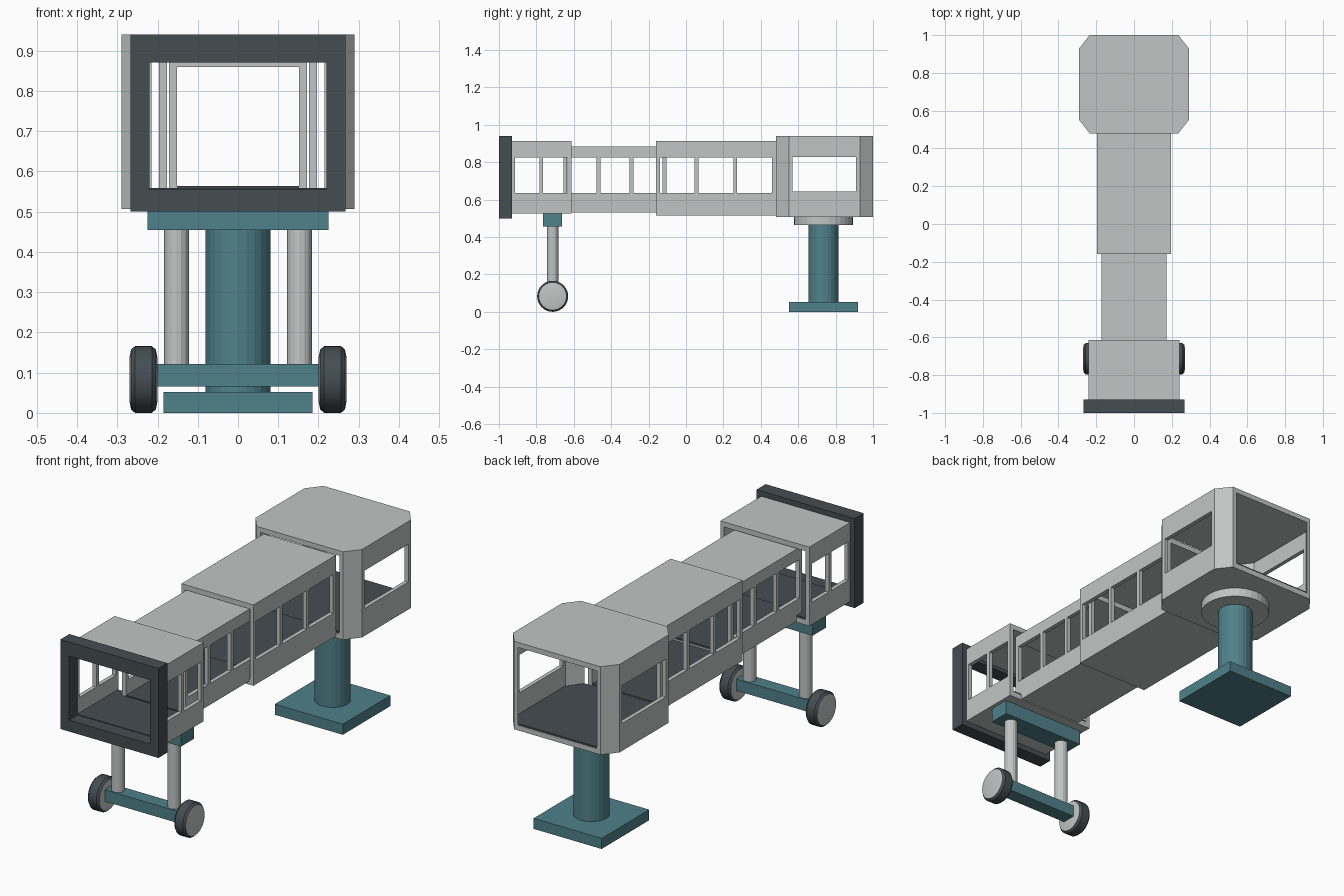
import bpy, bmesh, math
from mathutils import Matrix, Vector

cube = bpy.data.objects.get("Cube")
if cube:
    bpy.data.objects.remove(cube, do_unlink=True)


def material(name, r, g, b):
    m = bpy.data.materials.new(name)
    m.use_nodes = True
    m.diffuse_color = (r, g, b, 1)
    bsdf = m.node_tree.nodes["Principled BSDF"]
    bsdf.inputs["Base Color"].default_value = (r, g, b, 1)
    bsdf.inputs["Roughness"].default_value = 0.7
    return m


GREY = material("light grey", 0.53, 0.56, 0.55)
TEAL = material("teal", 0.08, 0.22, 0.255)
DARK = material("dark slate", 0.06, 0.075, 0.085)


def finish(bm, name, *mats):
    bmesh.ops.recalc_face_normals(bm, faces=bm.faces)
    mesh = bpy.data.meshes.new(name)
    bm.to_mesh(mesh)
    bm.free()
    for m in mats:
        mesh.materials.append(m)
    ob = bpy.data.objects.new(name, mesh)
    bpy.context.collection.objects.link(ob)
    return ob


def add_box(bm, xs, ys, zs):
    mid = Vector([(a + b) / 2 for a, b in (xs, ys, zs)])
    size = Vector([b - a for a, b in (xs, ys, zs)])
    bmesh.ops.create_cube(bm, size=1, matrix=Matrix.Translation(mid) @ Matrix.Diagonal(size).to_4x4())


def add_prism(bm, outline, z0, z1):
    face = bm.faces.new([bm.verts.new((x, y, z0)) for x, y in outline])
    new = bmesh.ops.extrude_face_region(bm, geom=[face])["geom"]
    bmesh.ops.translate(bm, vec=(0, 0, z1 - z0), verts=[v for v in new if isinstance(v, bmesh.types.BMVert)])


def box(name, mat, xs, ys, zs):
    bm = bmesh.new()
    add_box(bm, xs, ys, zs)
    return finish(bm, name, mat)


def cylinder(name, mat, radius, x, y, z0, z1, sides):
    bm = bmesh.new()
    bmesh.ops.create_cone(bm, cap_ends=True, segments=sides, radius1=radius, radius2=radius,
                          depth=z1 - z0, matrix=Matrix.Translation((x, y, (z0 + z1) / 2)))
    return finish(bm, name, mat)


WALL, SLAB, POST, PLATE = 0.02, 0.025, 0.02, 0.008


def add_side_walls(bm, half, y0, y1, z0, z1, sill, head, windows):
    """Both window walls: a low band, a high band and evenly spaced posts."""
    step = (y1 - y0 - POST) / windows
    for s in (-1, 1):
        xs = sorted((s * half, s * (half - WALL)))
        add_box(bm, xs, (y0, y1), (z0, sill))
        add_box(bm, xs, (y0, y1), (head, z1))
        for i in range(windows + 1):
            add_box(bm, xs, (y0 + i * step, y0 + i * step + POST), (sill, head))


def tunnel(name, half, y0, y1, z0, z1, windows):
    bm = bmesh.new()
    add_box(bm, (-half, half), (y0, y1), (z0, z0 + SLAB))
    add_box(bm, (-half, half), (y0, y1), (z1 - SLAB, z1))
    add_side_walls(bm, half, y0, y1, z0 + SLAB, z1 - SLAB, 0.635, 0.825, windows)
    finish(bm, name, GREY)
    inner = half - WALL
    box(name + "_floor", DARK, (-inner, inner), (y0 + 0.002, y1 - 0.002), (z0 + SLAB, z0 + SLAB + PLATE))


# Telescoping passage sections
tunnel("cab", 0.242, -0.935, -0.613, 0.526, 0.914, 2)
tunnel("inner_tunnel", 0.172, -0.655, -0.105, 0.531, 0.885, 3)
tunnel("outer_tunnel", 0.196, -0.16, 0.48, 0.515, 0.913, 3)

# Bumper frame around the cab mouth
bm = bmesh.new()
for s in (-1, 1):
    add_box(bm, sorted((s * 0.22, s * 0.267)), (-1, -0.93), (0.5, 0.94))
add_box(bm, (-0.22, 0.22), (-1, -0.93), (0.5, 0.556))
add_box(bm, (-0.22, 0.22), (-1, -0.93), (0.871, 0.94))
finish(bm, "bumper_frame", DARK)

# End room: chamfered floor and roof, solid corner panels, window sides, open ends
MID, HALF_X, HALF_Y, END_X, SIDE_Y = 0.74, 0.29, 0.26, 0.235, 0.19


def octagon(inset):
    hx, hy = HALF_X - inset, HALF_Y - inset * 0.1
    ex, sy = END_X - inset, SIDE_Y - inset * 0.3
    return [(x, MID + y) for x, y in ((-ex, -hy), (ex, -hy), (hx, -sy), (hx, sy),
                                      (ex, hy), (-ex, hy), (-hx, sy), (-hx, -sy))]


bm = bmesh.new()
z0, z1 = 0.507, 0.94
add_prism(bm, octagon(0), z0, z0 + SLAB)
add_prism(bm, octagon(0), z1 - SLAB, z1)
add_side_walls(bm, HALF_X, MID - SIDE_Y, MID + SIDE_Y, z0 + SLAB, z1 - SLAB, 0.642, 0.828, 1)
for sx in (-1, 1):
    for sy in (-1, 1):
        corner = ((END_X, HALF_Y), (HALF_X, SIDE_Y), (HALF_X - WALL, SIDE_Y), (END_X - WALL, HALF_Y))
        add_prism(bm, [(sx * x, MID + sy * y) for x, y in corner], z0 + SLAB, z1 - SLAB)
finish(bm, "end_room", GREY)
bm = bmesh.new()
add_prism(bm, octagon(WALL), z0 + SLAB, z0 + SLAB + PLATE)
finish(bm, "end_room_floor", DARK)

# Fixed pedestal under the end room
box("pedestal_base", TEAL, (-0.185, 0.185), (0.55, 0.92), (0, 0.052))
cylinder("pedestal_column", TEAL, 0.081, 0, 0.735, 0.05, 0.47, 24)
cylinder("pedestal_collar", GREY, 0.158, 0, 0.735, 0.463, 0.508, 32)

# Wheeled support under the cab
AXLE_Y, AXLE_Z = -0.713, 0.083
box("cross_beam", TEAL, (-0.225, 0.225), (-0.765, -0.662), (0.455, 0.527))
box("axle_beam", TEAL, (-0.205, 0.205), (AXLE_Y - 0.035, AXLE_Y + 0.035), (0.065, 0.122))
TYRE = [(0.2, 0.053), (0.204, 0.074), (0.214, 0.083), (0.256, 0.083), (0.266, 0.074), (0.27, 0.053)]
SIDES = 32
for side, s in (("left", 1), ("right", -1)):
    cylinder(side + "_leg", GREY, 0.031, s * 0.153, AXLE_Y, 0.11, 0.46, 16)
    bm = bmesh.new()
    rings = [[bm.verts.new((s * x, AXLE_Y + r * math.cos(a), AXLE_Z + r * math.sin(a)))
              for a in (math.tau * i / SIDES for i in range(SIDES))] for x, r in TYRE]
    for k in range(len(rings) - 1):
        for i in range(SIDES):
            j = (i + 1) % SIDES
            f = bm.faces.new((rings[k][i], rings[k][j], rings[k + 1][j], rings[k + 1][i]))
            f.material_index = 1 if k in (0, len(rings) - 2) else 0
    for ring in (rings[0], rings[-1]):
        bm.faces.new(ring).material_index = 1
    wheel = finish(bm, side + "_wheel", DARK, GREY)
    bpy.ops.object.select_all(action="DESELECT")
    wheel.select_set(True)
    bpy.context.view_layer.objects.active = wheel
    bpy.ops.object.shade_smooth_by_angle(angle=math.radians(25))
